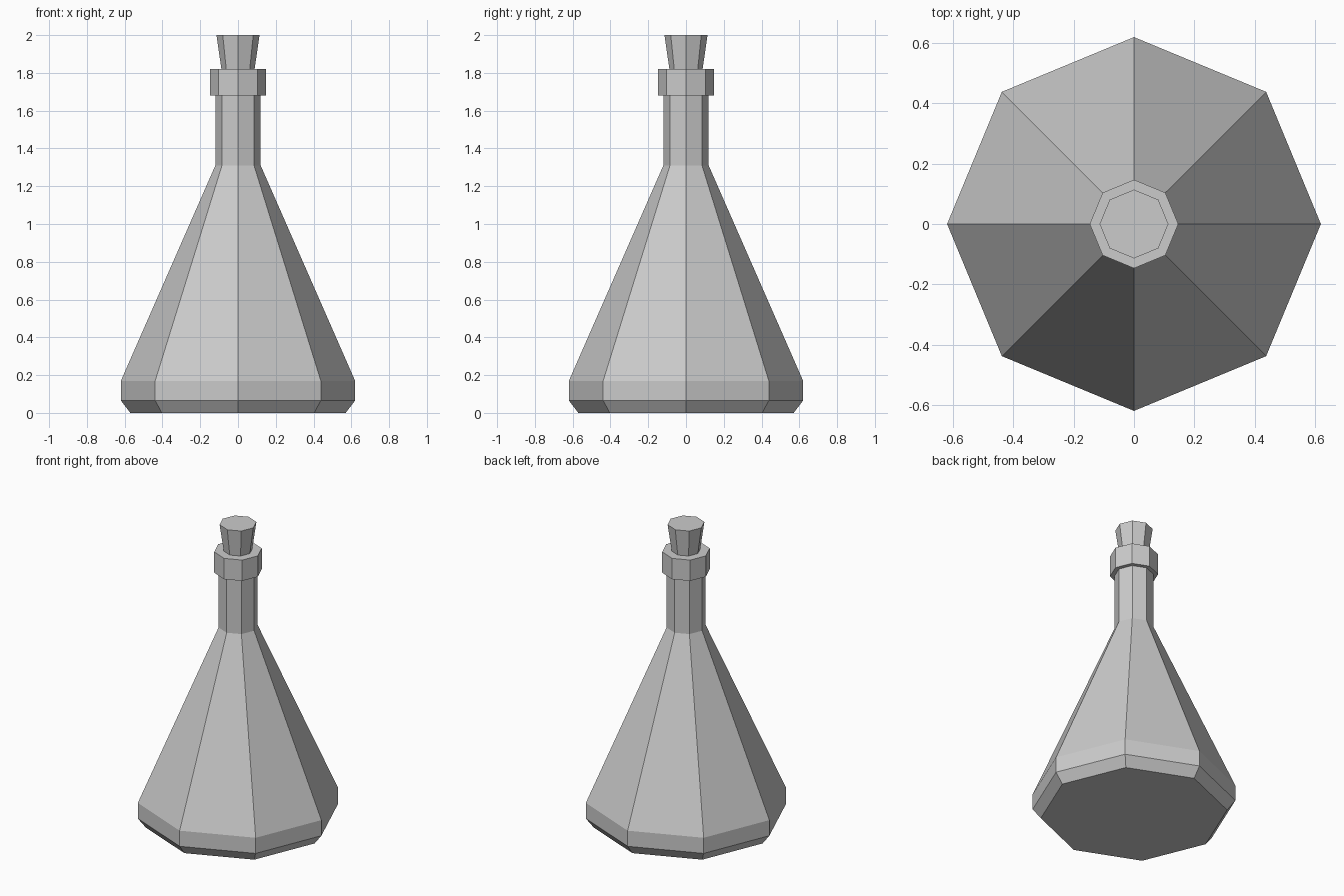
import bpy
import bmesh
from math import cos, sin, pi

SIDES = 8

cube = bpy.data.objects.get("Cube")
if cube:
    bpy.data.objects.remove(cube, do_unlink=True)

# Single flat grey
grey = bpy.data.materials.new("plain grey")
grey.use_nodes = True
colour = (0.6, 0.6, 0.6, 1)
grey.diffuse_color = colour
grey.node_tree.nodes["Principled BSDF"].inputs["Base Color"].default_value = colour


def turned_part(name, profile):
    """Turn a (radius, height) profile into a closed, flat-shaded octagonal solid."""
    bm = bmesh.new()
    rings = []
    for radius, z in profile:
        angles = [2 * pi * i / SIDES for i in range(SIDES)]
        rings.append([bm.verts.new((radius * cos(a), radius * sin(a), z)) for a in angles])
    for low, high in zip(rings, rings[1:]):
        for i in range(SIDES):
            j = (i + 1) % SIDES
            bm.faces.new((low[i], low[j], high[j], high[i]))
    bm.faces.new(rings[0][::-1])
    bm.faces.new(rings[-1])
    mesh = bpy.data.meshes.new(name)
    bm.to_mesh(mesh)
    bm.free()
    mesh.materials.append(grey)
    obj = bpy.data.objects.new(name, mesh)
    bpy.context.collection.objects.link(obj)
    return obj


# Flask body: chamfered foot, short wall, sloping shoulder and neck
turned_part("flask_body", [(0.57, 0), (0.62, 0.065), (0.62, 0.17), (0.12, 1.31), (0.12, 1.69)])

# Collar around the mouth
turned_part("neck_collar", [(0.147, 1.68), (0.147, 1.82)])

# Tapered stopper, set into the collar
turned_part("stopper", [(0.085, 1.8), (0.114, 2.0)])
